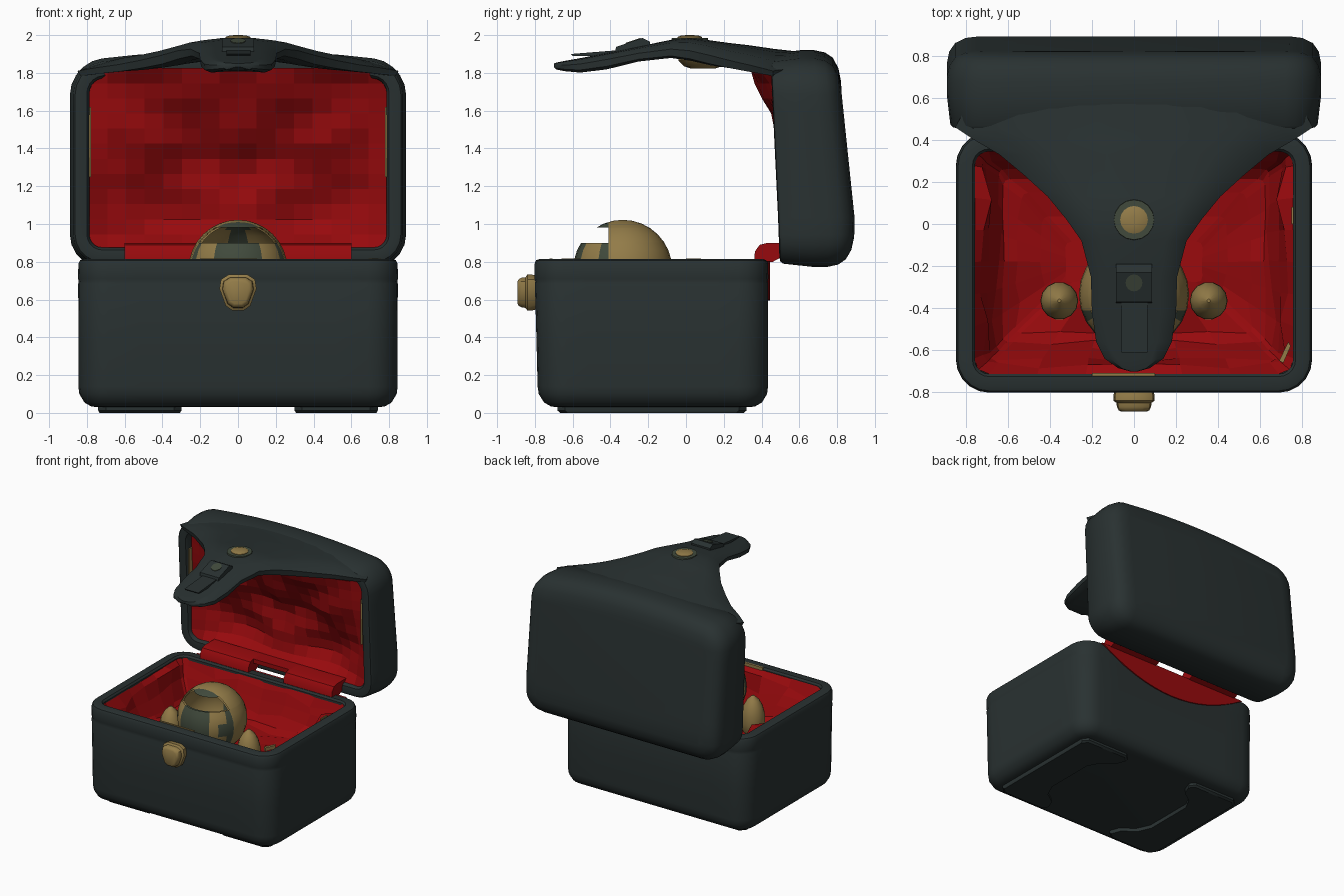
import bpy, bmesh, math
from mathutils import Vector, noise

if "Cube" in bpy.data.objects:
    bpy.data.objects.remove(bpy.data.objects["Cube"])


def material(name, rgb):
    m = bpy.data.materials.new(name)
    m.diffuse_color = (*rgb, 1)
    m.use_nodes = True
    m.node_tree.nodes["Principled BSDF"].inputs["Base Color"].default_value = m.diffuse_color
    return m


SLATE = material("dark slate", (0.022, 0.031, 0.031))
RED = material("red lining", (0.31, 0.003, 0.004))
GOLD = material("old gold", (0.29, 0.20, 0.065))
GREEN = material("dark olive", (0.052, 0.068, 0.045))


def finish(bm, name, mats, smooth=True):
    bmesh.ops.recalc_face_normals(bm, faces=bm.faces)
    me = bpy.data.meshes.new(name)
    bm.to_mesh(me)
    bm.free()
    ob = bpy.data.objects.new(name, me)
    bpy.context.collection.objects.link(ob)
    for m in mats:
        me.materials.append(m)
    if smooth:
        bpy.ops.object.select_all(action='DESELECT')
        ob.select_set(True)
        bpy.context.view_layer.objects.active = ob
        bpy.ops.object.shade_smooth_by_angle(angle=math.radians(35))
    return ob


def loft(name, rings, mat, caps=(True, True), closed=True, smooth=True):
    bm = bmesh.new()
    vs = [[bm.verts.new(p) for p in r] for r in rings]
    n = len(vs[0])
    for a, b in zip(vs, vs[1:]):
        for i in range(n if closed else n - 1):
            j = (i + 1) % n
            bm.faces.new((a[i], a[j], b[j], b[i]))
    for use, r in zip(caps, (vs[0], vs[-1])):
        if use:
            bm.faces.new(r)
    return finish(bm, name, [mat], smooth)


def rrect(x, lo, hi, r, inset=0, n=5, m=8):
    """Rounded rectangle with corner arcs and subdivided sides."""
    x, lo, hi, r = x - inset, lo + inset, hi - inset, max(r - inset, 0.03)
    pts = []
    for k, (cx, cy) in enumerate([(x - r, hi - r), (r - x, hi - r), (r - x, lo + r), (x - r, lo + r)]):
        for i in range(n + 1):
            a = math.pi / 2 * (k + i / n)
            pts.append((cx + r * math.cos(a), cy + r * math.sin(a)))
    out = []
    for i, p in enumerate(pts):
        out.append(p)
        if i % (n + 1) == n:
            q = pts[(i + 1) % len(pts)]
            out += [(p[0] + (q[0] - p[0]) * t / m, p[1] + (q[1] - p[1]) * t / m) for t in range(1, m)]
    return out


def prism(name, pts, axis, lo, hi, mat, smooth=True):
    put = {'x': lambda p, d: (d, p[0], p[1]), 'y': lambda p, d: (p[0], d, p[1]),
           'z': lambda p, d: (p[0], p[1], d)}[axis]
    return loft(name, [[put(p, d) for p in pts] for d in (lo, hi)], mat, smooth=smooth)


def clamp(t):
    return max(0, min(1, t))


# Base box: outer wall, faint lip, rim, inner wall
rings = []
for z, ins in [(0.03, 0.10), (0.035, 0.07), (0.055, 0.035), (0.10, 0.008), (0.14, 0.003), (0.4, 0.003),
               (0.685, 0.002), (0.695, 0.005), (0.71, 0.001), (0.79, 0.003), (0.808, 0.012), (0.815, 0.03),
               (0.815, 0.08), (0.80, 0.092), (0.36, 0.092)]:
    rings.append([(x, y - 0.025 * z * (y < -0.3), z) for x, y in rrect(0.848, -0.785, 0.437, 0.16, ins)])
loft("base_box", rings, SLATE)

# Crumpled cloth inside the base
rings = []
for z, ins in [(0.795, 0.087), (0.74, 0.105), (0.66, 0.14), (0.57, 0.17), (0.51, 0.22), (0.48, 0.28),
               (0.47, 0.40), (0.47, 0.52)]:
    ring = []
    for x, y in rrect(0.848, -0.80, 0.437, 0.16, ins, n=2, m=6):
        k = 0.0 if ins < 0.09 else 0.10
        d = k * noise.noise(Vector((abs(x) * 4, y * 4, z * 6)))
        ring.append((x * (1 - abs(d) * 1.2), y * (1 - abs(d)), z + d * 0.7))
    rings.append(ring)
loft("base_lining", rings, RED, caps=(False, True), smooth=False)

# Glimpses of gold trim along the inner rims
prism("base_trim", [(-0.20, -0.722), (0.10, -0.722), (0.10, -0.708), (-0.20, -0.708)], 'z', 0.79, 0.818, GOLD)
prism("base_trim", [(0.71, -0.66), (0.745, -0.58), (0.733, -0.56), (0.69, -0.65)], 'z', 0.79, 0.818, GOLD)
prism("base_trim", [(0.748, 0.00), (0.758, 0.00), (0.758, 0.08), (0.748, 0.08)], 'z', 0.79, 0.818, GOLD)
for s in (-1, 1):
    prism("lid_trim", [(s * 0.778, 1.25), (s * 0.790, 1.25), (s * 0.790, 1.62), (s * 0.778, 1.62)],
          'y', 0.483, 0.53, GOLD)

# Feet with a waisted inner edge
for s in (-1, 1):
    pts = [(0.70, -0.68), (0.74, -0.64), (0.74, 0.28), (0.70, 0.32), (0.34, 0.32), (0.30, 0.28), (0.33, 0.20),
           (0.43, 0.13), (0.48, 0.03), (0.48, -0.38), (0.43, -0.49), (0.33, -0.56), (0.30, -0.64), (0.34, -0.68)]
    loft("foot", [[(s * (0.53 + (x - 0.53) * k), -0.18 + (y + 0.18) * k, z) for x, y in pts]
                  for z, k in ((0.05, 1), (0.012, 1), (0, 0.97))], SLATE)

# Latch stud on the front
stud = [(-0.09, 0.07), (-0.05, 0.095), (0.05, 0.095), (0.09, 0.07), (0.098, 0.02), (0.065, -0.07),
        (0.03, -0.095), (-0.03, -0.095), (-0.065, -0.07), (-0.098, 0.02)]
loft("latch_stud", [[(x * k, y, 0.637 + z * k) for x, z in stud] for y, k in
                    [(-0.78, 0.9), (-0.815, 1), (-0.84, 1), (-0.85, 0.85), (-0.87, 0.83), (-0.885, 0.75),
                     (-0.892, 0.62)]], GOLD)


# Open lid: shell standing upright, crowned along its top edge and leaning forward
def lid_point(x, y, z):
    crown = 0.065 * clamp((z - 1.4) / 0.4) * (1 - (x / 0.88) ** 2)
    lean = -0.065 * clamp((z - 1.0) / 0.85) * clamp((y - 0.4) / 0.4) - 0.03 * clamp((z - 0.8) / 1.0)
    back = -0.025 * clamp((1.0 - z) / 0.2) * clamp((y - 0.6) / 0.2)
    return (x, y + lean + back, z + crown)


rings = []
for y, ins in [(0.902, 0.15), (0.894, 0.09), (0.870, 0.04), (0.83, 0.012), (0.77, 0), (0.68, 0),
               (0.515, 0.017), (0.50, 0.028), (0.495, 0.05), (0.50, 0.09), (0.52, 0.103), (0.82, 0.108)]:
    rings.append([lid_point(x, y, z) for x, z in rrect(0.89, 0.773, 1.855, 0.17, ins)])
loft("lid_shell", rings, SLATE)

# Crumpled cloth inside the lid, bulging out below the flap
rows = []
for i in range(13):
    v = i / 12
    z = 0.865 + 0.96 * v
    row = []
    for j in range(17):
        u = -1 + j / 8
        room = (1 - u ** 6) * (1 - (2 * v - 1) ** 6)
        fold = noise.noise(Vector((abs(u) * 2.6, z * 5, 1.3))) * 0.08 * room
        bulge = 0.18 * clamp((v - 0.35) / 0.65) * (1 - abs(u) ** 5)
        row.append((u * 0.79, 0.52 + 0.14 * room * (1 - 0.7 * v) - bulge + fold, z))
    rows.append(row)
loft("lid_lining", rows, RED, caps=(False, False), closed=False, smooth=False)

# Closing flap narrowing to a strap: y, half width, top height, side drop, thickness
stations = [(0.62, 0.76, 1.91, 0.06, 0.06), (0.46, 0.85, 1.928, 0.10, 0.06), (0.40, 0.76, 1.937, 0.09, 0.07),
            (0.33, 0.64, 1.947, 0.08, 0.08), (0.23, 0.52, 1.958, 0.065, 0.09), (0.13, 0.41, 1.972, 0.05, 0.10),
            (0.02, 0.32, 1.986, 0.04, 0.095), (-0.08, 0.25, 1.975, 0.025, 0.08), (-0.25, 0.205, 1.94, 0.015, 0.07),
            (-0.42, 0.20, 1.905, 0.01, 0.08), (-0.56, 0.18, 1.878, 0.01, 0.07), (-0.64, 0.14, 1.864, 0.008, 0.05),
            (-0.685, 0.075, 1.855, 0.004, 0.035), (-0.70, 0.02, 1.85, 0, 0.02)]
rings = []
for y, w, z, drop, t in stations:
    us = [-1 + k / 5 for k in range(11)]
    top = [(u * w, y, z - drop * u * u - (t * 0.3 if abs(u) == 1 else 0)) for u in us]
    low = [(u * w * 0.98, y, z - t - drop * u * u + (t * 0.25 if abs(u) == 1 else 0)) for u in reversed(us)]
    rings.append(top + low)
loft("lid_flap", rings, SLATE)


# Rivet on the flap with a collar and a backing washer below
def disc(r, z, y=0.02):
    return [(r * math.cos(a * math.pi / 8), y + r * math.sin(a * math.pi / 8), z) for a in range(16)]


loft("rivet_collar", [disc(0.10, 1.95), disc(0.095, 1.986)], GREEN)
loft("flap_rivet", [disc(0.066, 1.95), disc(0.066, 1.990), disc(0.045, 1.998), disc(0.015, 2.0)], GOLD)
loft("rivet_washer", [disc(0.06, 1.822, 0.09), disc(0.10, 1.835, 0.09), disc(0.13, 1.865, 0.09),
                      disc(0.13, 1.89, 0.09)], GOLD)

# Buckle, button and tongue on the strap
prism("strap_buckle", [(-0.38, 1.89), (-0.37, 1.938), (-0.23, 1.985), (-0.19, 1.965), (-0.19, 1.92)],
      'x', -0.085, 0.085, SLATE)
loft("buckle_button", [[(x, y, z + 0.33 * (y + 0.28)) for x, y, z in disc(0.04, h, -0.28)]
                       for h in (1.95, 1.972)], GREEN)
prism("strap_tongue", [(-0.61, 1.90), (-0.36, 1.92), (-0.36, 1.89), (-0.60, 1.89)], 'x', -0.06, 0.065, SLATE)

# Cloth hinge: two rolls, a thin bridge and a curved panel behind the base
roll = [(0.36, 0.80), (0.365, 0.855), (0.39, 0.89), (0.43, 0.90), (0.55, 0.90), (0.55, 0.85), (0.46, 0.80)]
for s in (-1, 1):
    prism("hinge_roll", roll, 'x', s * 0.16, s * 0.60, RED)
prism("hinge_bridge", [(0.43, 0.865), (0.43, 0.90), (0.55, 0.90), (0.55, 0.865)], 'x', -0.17, 0.17, RED)
arc = [(0.68 * (k / 8 - 1), 0.805 - 0.21 * (1 - (k / 8 - 1) ** 2)) for k in range(17)]
prism("hinge_panel", arc, 'y', 0.425, 0.444, RED, smooth=False)

# Domed ball with a slot cut in its front, outer and inner shell
for name, rad in (("ball_shell", 0.262), ("ball_inner_shell", 0.25)):
    bm = bmesh.new()
    bmesh.ops.create_uvsphere(bm, u_segments=24, v_segments=16, radius=rad)
    bmesh.ops.translate(bm, verts=bm.verts, vec=(0, -0.335, 0.76))
    for co, no in [((0, 0, 0.9), (0, 0, 1)), ((0, 0, 0.982), (0, 0, 1)), ((0, -0.41, 0), (0, 1, 0))]:
        bmesh.ops.bisect_plane(bm, geom=bm.verts[:] + bm.edges[:] + bm.faces[:], plane_co=co, plane_no=no)
    slot = []
    for f in bm.faces:
        c = f.calc_center_median()
        front = c.y < -0.41
        if front and 0.9 < c.z < 0.982:
            slot.append(f)
        gold = not front or (c.z < 0.9 and 0.13 < abs(c.x) < 0.2)
        f.material_index = 0 if gold and (rad > 0.255 or abs(c.x) > 0.05) else 1
    bmesh.ops.delete(bm, geom=slot, context='FACES')
    finish(bm, name, [GOLD, GREEN])

# Pointed capsules beside the ball
for s in (-1, 1):
    rings = []
    for z, r in [(0.44, 0.05), (0.48, 0.08), (0.55, 0.09), (0.62, 0.088), (0.68, 0.072), (0.73, 0.045), (0.765, 0.008)]:
        rings.append([(s * 0.355 + r * math.cos(a * math.pi / 7), -0.365 + r * math.sin(a * math.pi / 7), z)
                      for a in range(14)])
    loft("capsule", rings, GOLD)
